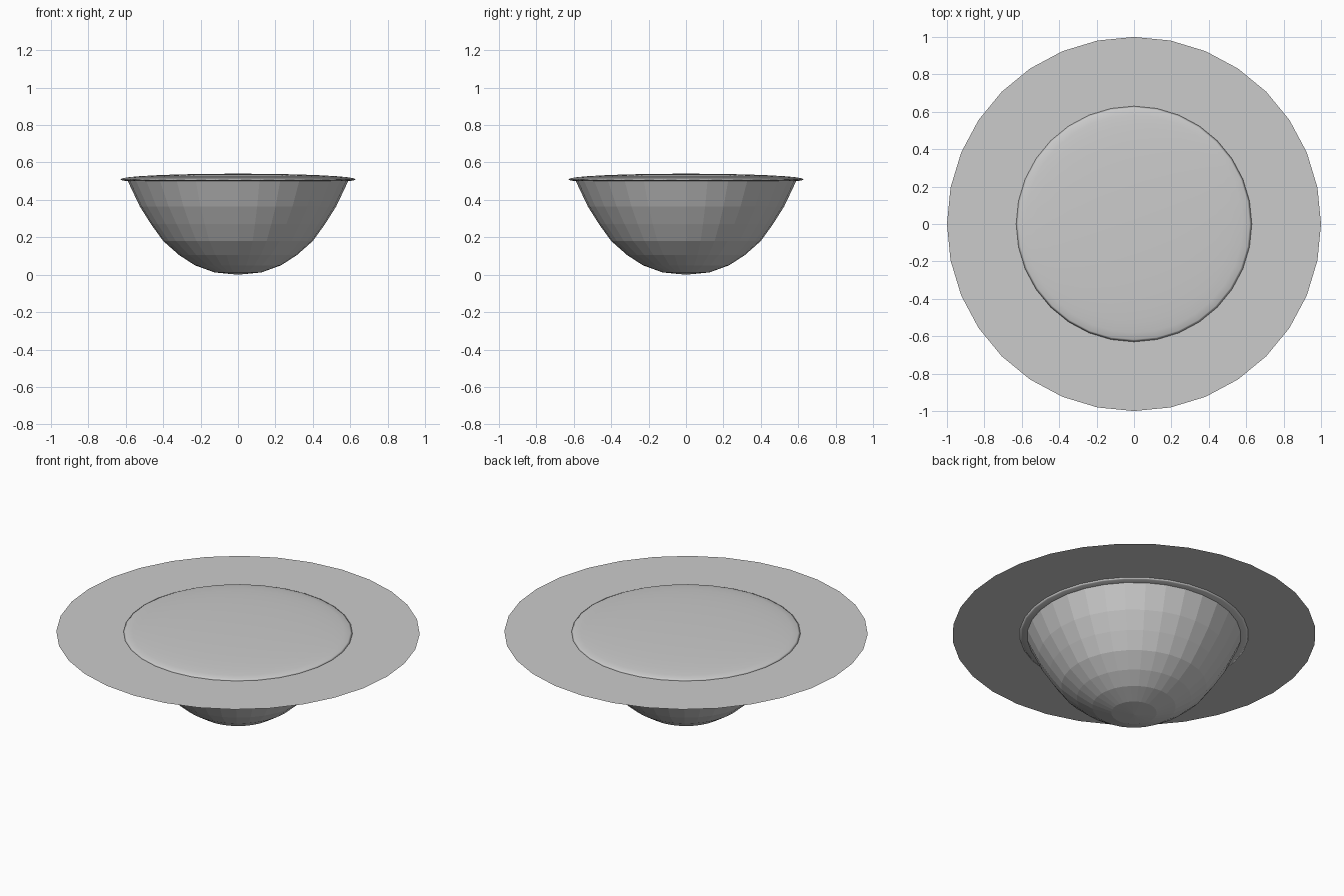
import bpy
import bmesh
from math import sin, cos, pi

SIDES = 32
cube = bpy.data.objects.get("Cube")
if cube:
    bpy.data.objects.remove(cube, do_unlink=True)

grey = bpy.data.materials.new("plain grey")
grey.use_nodes = True
colour = (0.6, 0.6, 0.6, 1)
grey.diffuse_color = colour
grey.node_tree.nodes["Principled BSDF"].inputs["Base Color"].default_value = colour


def lathe(name, profile, smooth=False):
    """Turn a (radius, height) profile about z; zero radius makes a pole."""
    bm = bmesh.new()
    rings = []
    for r, z in profile:
        count = SIDES if r > 0 else 1
        rings.append([bm.verts.new((r * cos(2 * pi * i / SIDES),
                                    r * sin(2 * pi * i / SIDES), z))
                      for i in range(count)])
    for a, b in zip(rings, rings[1:]):
        for i in range(SIDES):
            j = (i + 1) % SIDES
            corners = [a[i % len(a)], a[j % len(a)], b[j % len(b)], b[i % len(b)]]
            face = bm.faces.new(list(dict.fromkeys(corners)))
            face.smooth = smooth
    mesh = bpy.data.meshes.new(name)
    bm.to_mesh(mesh)
    bm.free()
    mesh.materials.append(grey)
    obj = bpy.data.objects.new(name, mesh)
    bpy.context.collection.objects.link(obj)
    return obj


# Faceted rounded bowl, its rim tucked into the lens
lathe("bowl", [(0, 0), (0.125, 0.012), (0.23, 0.05), (0.315, 0.105), (0.40, 0.18),
               (0.465, 0.27), (0.525, 0.365), (0.59, 0.502)])

# Smooth flattened lens above the bowl
steps = 16
lens = [(0.63 * sin(pi * i / steps) if 0 < i < steps else 0,
         0.51 - 0.03 * cos(pi * i / steps)) for i in range(steps + 1)]
lathe("lens", lens, smooth=True)

# Thin flat brim, facing up
bpy.ops.mesh.primitive_circle_add(vertices=SIDES, radius=1, fill_type='NGON',
                                  location=(0, 0, 0.51))
brim = bpy.context.object
brim.name = "brim"
brim.data.materials.append(grey)
